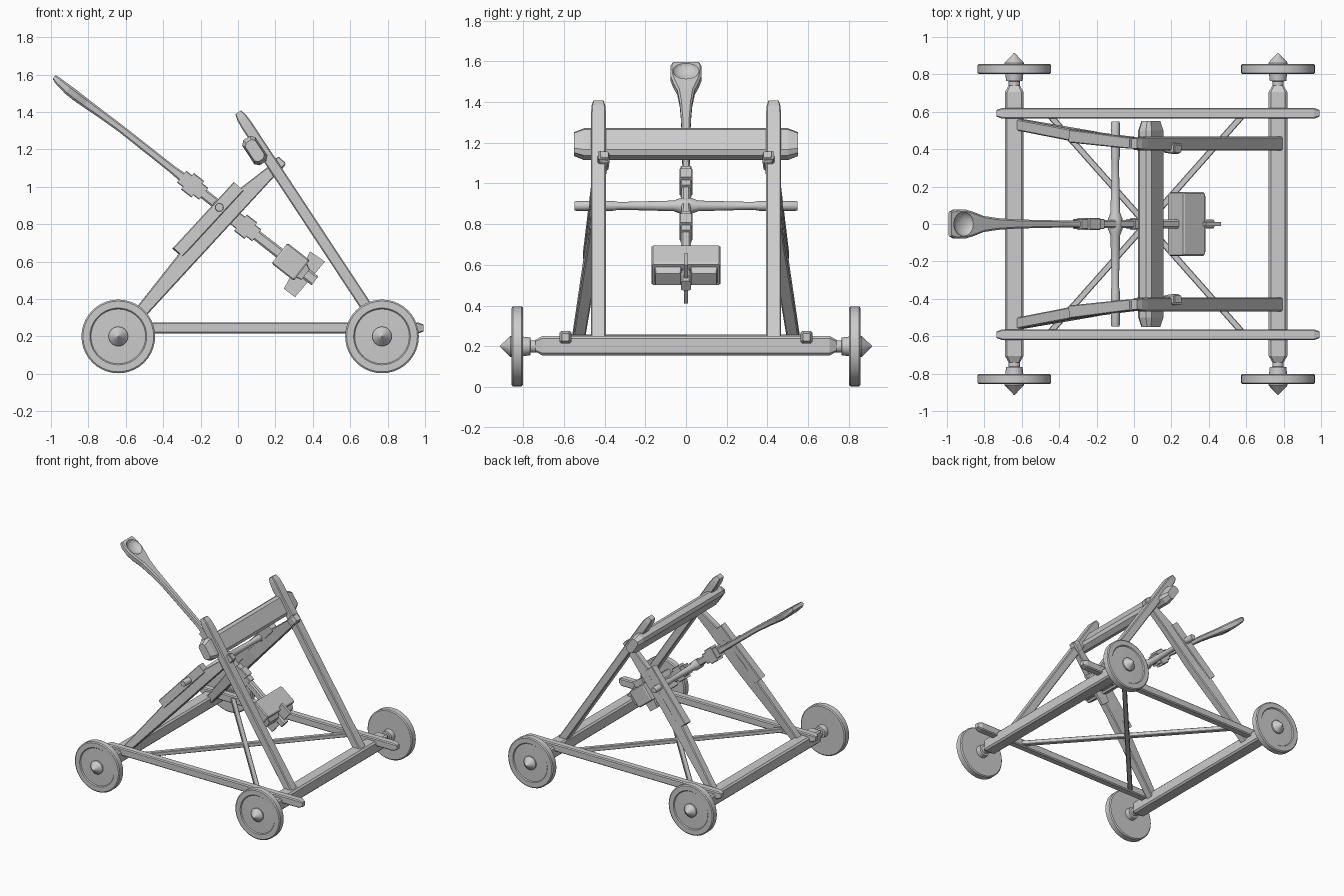
import bpy, bmesh, math
from mathutils import Vector, Matrix

if "Cube" in bpy.data.objects:
    bpy.data.objects.remove(bpy.data.objects["Cube"])


def finish(name, bm, mirror=False, smooth=False):
    bmesh.ops.recalc_face_normals(bm, faces=bm.faces)
    me = bpy.data.meshes.new(name)
    bm.to_mesh(me)
    bm.free()
    ob = bpy.data.objects.new(name, me)
    bpy.context.collection.objects.link(ob)
    if smooth:
        me.shade_smooth()
        me.set_sharp_from_angle(angle=math.radians(30))
    if mirror:
        m = ob.modifiers.new("mirror", 'MIRROR')
        m.use_axis = (False, True, False)
    return ob


def loft(name, p0, d, side, secs, c=0.25, mirror=False):
    """Chamfered-rectangle sections (t, side_offset, up_offset, half_width, half_height)."""
    p0, d = Vector(p0), Vector(d).normalized()
    s = Vector(side)
    s = (s - d * s.dot(d)).normalized()
    u = s.cross(d)
    if u.z < 0:
        u = -u
    bm, rings = bmesh.new(), []
    for t, so, uo, w, h in secs:
        k = c * min(w, h)
        pts = [(w, h - k), (w - k, h), (k - w, h), (-w, h - k),
               (-w, k - h), (k - w, -h), (w - k, -h), (w, k - h)]
        rings.append([bm.verts.new(p0 + d * t + s * (so + a) + u * (uo + b)) for a, b in pts])
    for r, q in zip(rings, rings[1:]):
        for i in range(8):
            bm.faces.new((r[i], r[(i + 1) % 8], q[(i + 1) % 8], q[i]))
    bm.faces.new(rings[0])
    bm.faces.new(rings[-1])
    return finish(name, bm, mirror)


def beam(name, a, b, w, h, side, tip=0.03, shrink=0.6, **kw):
    """Straight beam with tapered ends."""
    a, b = Vector(a), Vector(b)
    n = (b - a).length
    secs = [(0, 0, 0, w * shrink, h * shrink), (tip, 0, 0, w, h),
            (n - tip, 0, 0, w, h), (n, 0, 0, w * shrink, h * shrink)]
    return loft(name, a, b - a, side, secs, **kw)


def lathe(name, x, z, prof, n, mirror=False):
    """Revolve (radius, y) profile about a line parallel to y."""
    bm, rings = bmesh.new(), []
    for r, y in prof:
        rings.append([bm.verts.new((x + r * math.cos(i * math.tau / n), y,
                                    z + r * math.sin(i * math.tau / n))) for i in range(n)])
    for p, q in zip(rings, rings[1:]):
        for i in range(n):
            bm.faces.new((p[i], p[(i + 1) % n], q[(i + 1) % n], q[i]))
    bm.faces.new(rings[0])
    bm.faces.new(rings[-1])
    return finish(name, bm, mirror, True)


X, Y = (1, 0, 0), (0, 1, 0)

# axle beams and wheels
wheel = [(.002, .914), (.052, .862), (.052, .851), (.146, .849), (.152, .856), (.189, .856),
         (.197, .85), (.197, .808), (.189, .801), (.048, .801), (.044, .765), (.03, .763),
         (.03, .72), (.02, .68)]
for tag, x in (("rear", -.64), ("front", .77)):
    beam(tag + "_axle_beam", (x, -.74, .203), (x, .74, .203), .05, .048, X, .035)
    lathe(tag + "_wheels", x, .2, wheel, 40, True)

# side rails and diagonal floor braces
beam("side_rails", (-.735, .592, .245), (.993, .592, .245), .029, .03, Y, .03, mirror=True)
beam("floor_braces", (-.45, .58, .243), (.58, -.58, .243), .017, .016, Y, .01, mirror=True)

# leaning uprights and the stop beam across them
leg = Vector((-.551, 0, .835))
loft("uprights", (.775, .43, .225), leg, Y,
     [(0, 0, 0, .037, .031), (1.32, 0, 0, .037, .031), (1.37, 0, 0, .034, .028),
      (1.405, 0, 0, .026, .018)], .2, True)
beam("stop_beam", (.09, -.55, 1.193), (.09, .55, 1.193), .08, .042, leg, .05, .75, c=.5)

# rear struts, thickening towards the bearing
d = Vector((.677, -.1, .735))
p = (-.602, .533, .19)
loft("rear_struts", p, d, Y,
     [(0, 0, .028, .03, .028), (.53, -.01, .048, .032, .048), (.7, -.012, .05, .03, .05),
      (1.02, 0, .045, .026, .045), (1.2, 0, .03, .025, .03), (1.27, 0, .029, .025, .029)],
     .2, True)
loft("bearing_blocks", p, d, Y,
     [(.53, -.01, .105, .035, .035), (1.01, 0, .105, .03, .035)], .15, True)
loft("strut_pegs", p, d, Y,
     [(1.2, -.005, .03, .028, .033), (1.255, -.005, .03, .028, .033),
      (1.275, -.005, .03, .02, .022)], .3, True)

# pivot rod
lathe("pivot_rod", -.1, .89,
      [(.021, -.548), (.024, -.54), (.024, -.36), (.019, -.33), (.026, -.06), (.038, -.03),
       (.038, .03), (.026, .06), (.019, .33), (.024, .36), (.024, .54), (.021, .548)], 12)

# throwing arm with a scooped spoon end
a0, ad = Vector((-.983, 0, 1.587)), Vector((.788, 0, -.616))
arm = loft("throwing_arm", a0, ad, Y,
           [(0, 0, 0, .066, .013), (.03, 0, -.004, .077, .02), (.1, 0, -.008, .077, .026),
            (.155, 0, -.008, .064, .027), (.22, 0, -.006, .043, .025), (.32, 0, -.002, .031, .022),
            (.45, 0, .002, .024, .02), (.8, 0, 0, .018, .021), (.88, 0, 0, .021, .026),
            (1.7, 0, 0, .025, .03), (1.77, 0, 0, .025, .03)], .4)
up = Vector((.616, 0, .788))
bm = bmesh.new()
bmesh.ops.create_uvsphere(bm, u_segments=24, v_segments=12, radius=1)
cut = finish("spoon_cutter", bm)
frame = Matrix((ad, Vector(Y), up)).transposed().to_4x4()
cut.matrix_world = (Matrix.Translation(a0 + ad * .078 + up * .024) @ frame
                    @ Matrix.Diagonal((.066, .066, .038, 1)))
cut.hide_render = True
cut.hide_viewport = True
bo = arm.modifiers.new("scoop", 'BOOLEAN')
bo.operation = 'DIFFERENCE'
bo.object = cut

# clamps either side of the pivot
for i, t in enumerate((.94, 1.3)):
    loft(f"arm_clamp_{i + 1}", a0, ad, Y,
         [(t - .075, 0, 0, .027, .04), (t + .075, 0, 0, .027, .04)], .15)
    loft(f"arm_clamp_band_{i + 1}", a0, ad, Y,
         [(t - .035, 0, 0, .033, .056), (t + .035, 0, 0, .033, .056)], .15)

# counterweight with two wedge plates on its end
loft("counterweight", a0, ad, Y,
     [(1.53, 0, 0, .165, .064), (1.54, 0, 0, .17, .07), (1.67, 0, 0, .17, .07),
      (1.68, 0, 0, .165, .064)], .1)
loft("end_wedges", a0, ad, Y,
     [(1.675, .088, 0, .068, .05), (1.71, .088, -.005, .062, .035)], .1, True)

# tail fin
bm = bmesh.new()
prof = [(.275, .51), (.245, .455), (.305, .41), (.465, .6), (.385, .655), (.36, .6)]
f = bm.faces.new([bm.verts.new((x, -.01, z)) for x, z in prof])
ext = bmesh.ops.extrude_face_region(bm, geom=[f])
bmesh.ops.translate(bm, vec=(0, .02, 0),
                    verts=[v for v in ext["geom"] if isinstance(v, bmesh.types.BMVert)])
finish("tail_fin", bm)
